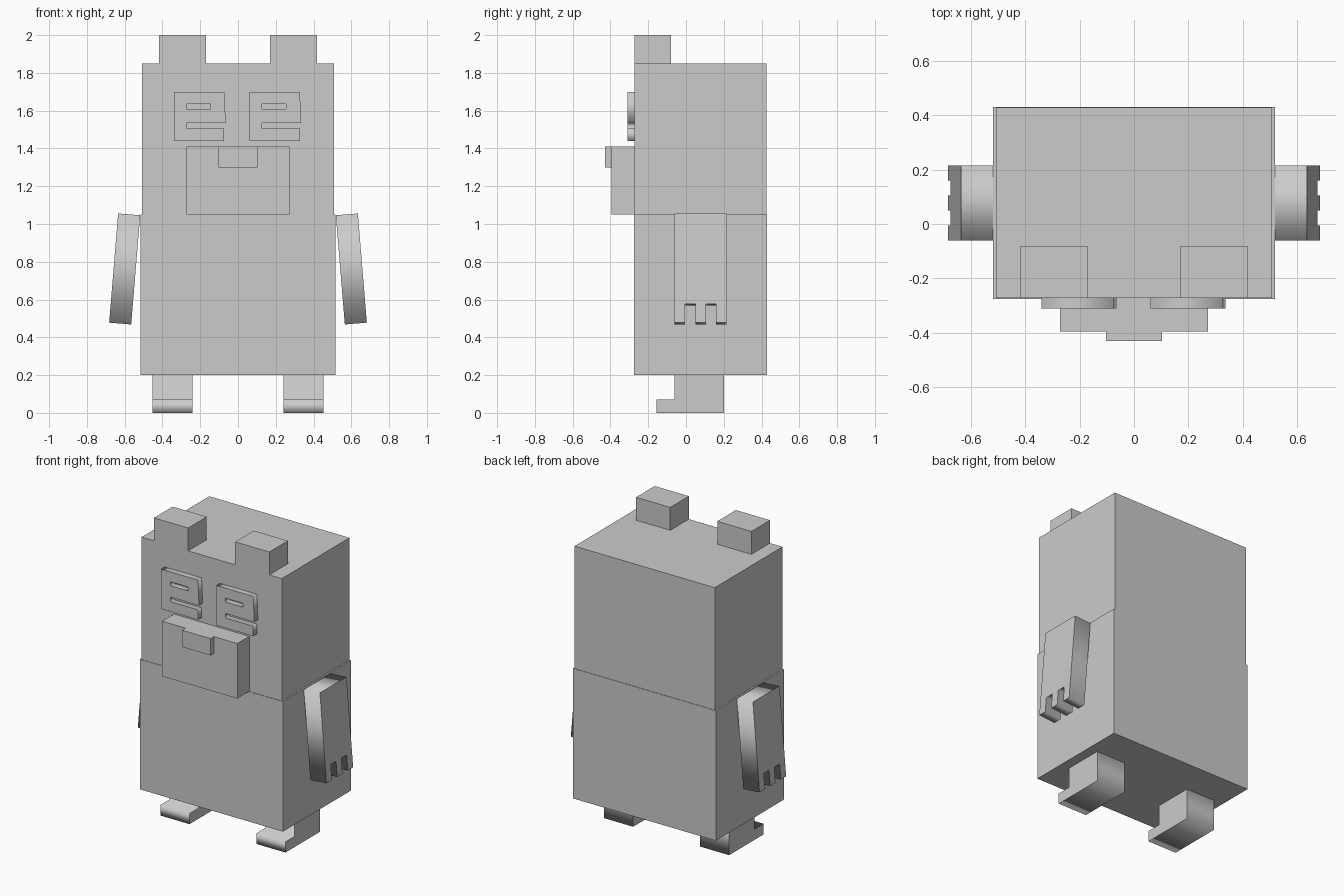
import bpy
import math
from mathutils import Matrix

default = bpy.data.objects.get("Cube")
if default:
    bpy.data.objects.remove(default, do_unlink=True)

# Single flat colour
grey = bpy.data.materials.new("light_grey")
grey.use_nodes = True
colour = (0.6, 0.6, 0.6, 1)
grey.diffuse_color = colour
grey.node_tree.nodes["Principled BSDF"].inputs["Base Color"].default_value = colour

# Profile planes: side profiles are (y, z) extruded along x,
# front profiles are (x, z) extruded along y
SIDE = Matrix(((0, 0, 1, 0), (1, 0, 0, 0), (0, 1, 0, 0), (0, 0, 0, 1)))
FRONT = Matrix(((1, 0, 0, 0), (0, 0, -1, 0), (0, 1, 0, 0), (0, 0, 0, 1)))


def box(name, x, y, z):
    bpy.ops.mesh.primitive_cube_add(size=1)
    ob = bpy.context.object
    ob.name = name
    spans = (x, y, z)
    move = Matrix.Translation([(a + b) / 2 for a, b in spans])
    scale = Matrix.Diagonal([b - a for a, b in spans] + [1])
    ob.data.transform(move @ scale)
    ob.data.materials.append(grey)
    return ob


def extruded(name, loops, thickness, plane, place):
    """Extrude closed outlines (inner loops become holes) into a solid."""
    curve = bpy.data.curves.new(name, "CURVE")
    curve.dimensions = "2D"
    curve.fill_mode = "BOTH"
    curve.extrude = thickness / 2
    for loop in loops:
        spline = curve.splines.new("POLY")
        spline.points.add(len(loop) - 1)
        for point, (u, v) in zip(spline.points, loop):
            point.co = (u, v, 0, 1)
        spline.use_cyclic_u = True
    temp = bpy.data.objects.new(name + "_outline", curve)
    bpy.context.collection.objects.link(temp)
    graph = bpy.context.evaluated_depsgraph_get()
    mesh = bpy.data.meshes.new_from_object(temp.evaluated_get(graph))
    bpy.data.objects.remove(temp, do_unlink=True)
    mesh.transform(place @ plane)
    mesh.materials.clear()
    mesh.materials.append(grey)
    ob = bpy.data.objects.new(name, mesh)
    bpy.context.collection.objects.link(ob)
    return ob


# Torso and head
box("torso", (-0.517, 0.517), (-0.275, 0.43), (0.2, 1.05))
box("head", (-0.507, 0.507), (-0.272, 0.427), (1.05, 1.85))

# Muzzle and nose
box("muzzle", (-0.272, 0.272), (-0.395, -0.27), (1.05, 1.41))
box("nose", (-0.103, 0.103), (-0.43, -0.39), (1.30, 1.41))

# Eye plate: slit above, open channel below
eye_outline = [(-0.34, 1.44), (-0.073, 1.44), (-0.073, 1.505), (-0.272, 1.505),
               (-0.272, 1.535), (-0.065, 1.535), (-0.073, 1.70), (-0.34, 1.70)]
eye_slit = [(-0.272, 1.61), (-0.145, 1.61), (-0.145, 1.635), (-0.272, 1.635)]

# Foot: leg block with a toe ledge in front
foot_outline = [(-0.155, 0), (0.2, 0), (0.2, 0.2), (-0.06, 0.2),
                (-0.06, 0.07), (-0.155, 0.07)]

# Arm: flat plate with three fingers, centred on its own middle
half, finger, notch = 0.29, 0.055, 0.1
arm_outline = [(-0.06, half)]
for i in range(3):
    y = -0.06 + 2 * i * finger
    if i:
        arm_outline.append((y, notch - half))
    arm_outline += [(y, -half), (y + finger, -half)]
    if i < 2:
        arm_outline.append((y + finger, notch - half))
arm_outline.append((0.215, half))

for side, s in (("left", 1), ("right", -1)):
    box(side + "_ear", sorted((s * 0.17, s * 0.417)), (-0.272, -0.08), (1.85, 2.0))
    extruded(side + "_foot", [foot_outline], 0.21, SIDE,
             Matrix.Translation((s * 0.347, 0, 0)))
    extruded(side + "_arm", [arm_outline], 0.117, SIDE,
             Matrix.Translation((s * 0.6, 0, 0.762))
             @ Matrix.Rotation(-s * math.radians(4.7), 4, "Y"))
    extruded(side + "_eye", [eye_outline, eye_slit], 0.04, FRONT,
             Matrix.Translation((0.4 if s > 0 else 0, -0.29, 0)))
